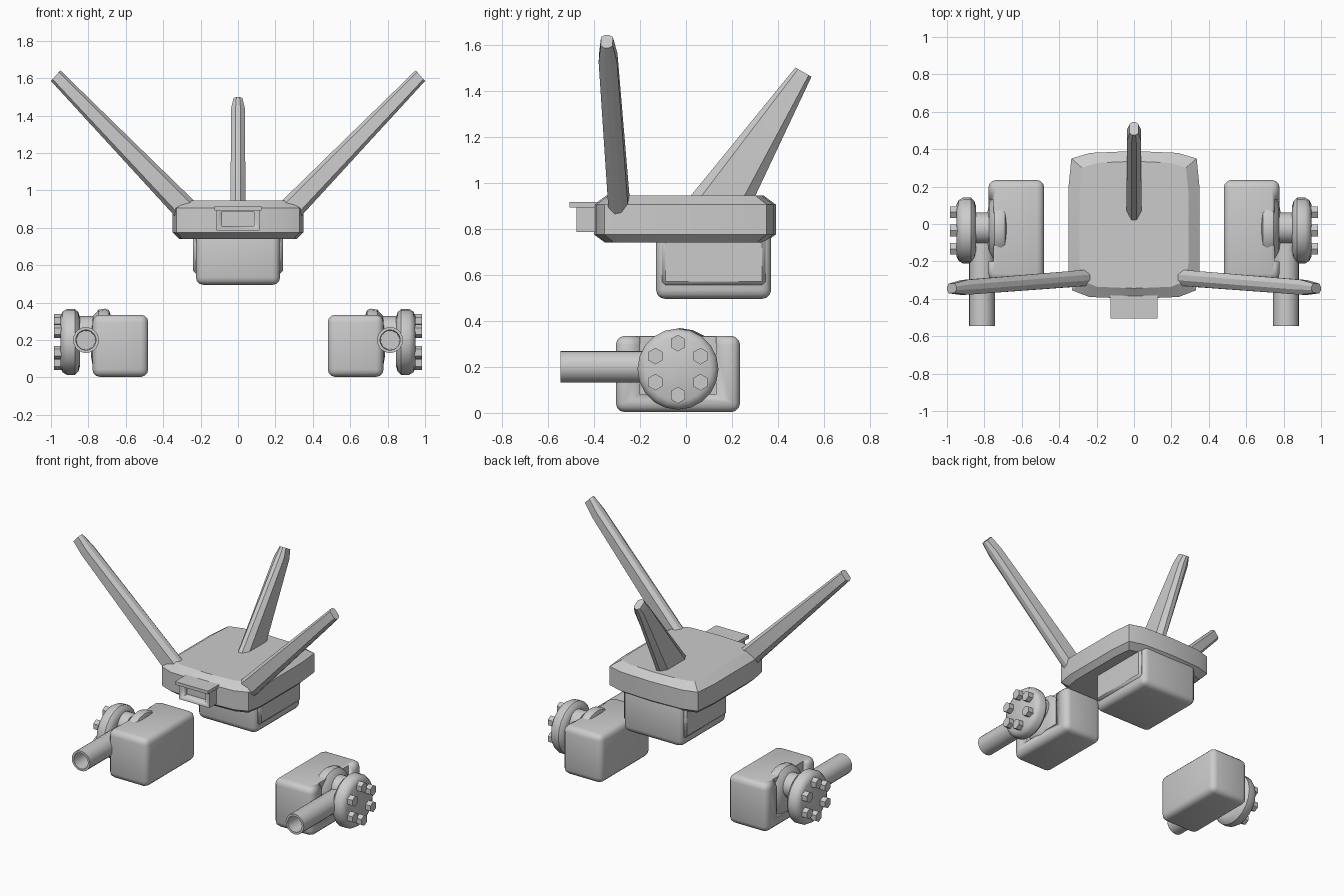
import bpy, bmesh, math
from mathutils import Vector

if "Cube" in bpy.data.objects:
    bpy.data.objects.remove(bpy.data.objects["Cube"], do_unlink=True)

grey = bpy.data.materials.new("plain grey")
grey.use_nodes = True
colour = (0.6, 0.6, 0.6, 1)
grey.diffuse_color = colour
grey.node_tree.nodes["Principled BSDF"].inputs["Base Color"].default_value = colour


def finish(name, bm, angle=30):
    bmesh.ops.recalc_face_normals(bm, faces=bm.faces)
    mesh = bpy.data.meshes.new(name)
    bm.to_mesh(mesh)
    bm.free()
    mesh.materials.append(grey)
    ob = bpy.data.objects.new(name, mesh)
    bpy.context.collection.objects.link(ob)
    bpy.ops.object.select_all(action="DESELECT")
    ob.select_set(True)
    bpy.context.view_layer.objects.active = ob
    bpy.ops.object.shade_smooth_by_angle(angle=math.radians(angle))
    return ob


def loft(name, rings, angle=30):
    """Skin a stack of matching rings and cap both ends."""
    bm = bmesh.new()
    loops = [[bm.verts.new(p) for p in ring] for ring in rings]
    n = len(loops[0])
    for a, b in zip(loops, loops[1:]):
        for i in range(n):
            j = (i + 1) % n
            bm.faces.new((a[i], a[j], b[j], b[i]))
    bm.faces.new(loops[0])
    bm.faces.new(loops[-1])
    return finish(name, bm, angle)


def box(name, lo, hi, bevel=0.0, segments=2):
    lo, hi = Vector(lo), Vector(hi)
    bm = bmesh.new()
    bmesh.ops.create_cube(bm, size=1)
    for v in bm.verts:
        v.co = Vector(c * d for c, d in zip(v.co, hi - lo)) + (lo + hi) / 2
    if bevel:
        bmesh.ops.bevel(bm, geom=bm.edges[:], offset=bevel, segments=segments,
                        profile=0.5, affect="EDGES")
    return finish(name, bm, 40)


def cut(ob, cutter):
    mod = ob.modifiers.new("cut", "BOOLEAN")
    mod.operation, mod.object, mod.solver = "DIFFERENCE", cutter, "EXACT"
    cutter.hide_render = True
    cutter.hide_set(True)


def spin(name, side, y, z, profile, n=20, angle=35):
    """Round part about a sideways axis; profile holds (x, radius)."""
    turn = [math.tau * i / n for i in range(n)]
    return loft(name, [[(side * x, y + r * math.sin(t), z + r * math.cos(t)) for t in turn]
                       for x, r in profile], angle)


def fin(name, base, tip, normal, half):
    """Tapering blade with chamfered edges; base and tip are edge-point pairs."""
    base, tip = [Vector(p) for p in base], [Vector(p) for p in tip]
    normal = Vector(normal)

    def ring(t, thick):
        a, b = (p.lerp(q, t) for p, q in zip(base, tip))
        outline = [(0, 0.35), (0.17, 1), (0.83, 1), (1, 0.35)]
        outline += [(u, -w) for u, w in reversed(outline)]
        return [a.lerp(b, u) + normal * w * thick for u, w in outline]

    loft(name, [ring(0, half), ring(0.9, half * 0.93), ring(1, half * 0.6)], 20)


# Main deck: bowed outline with chamfered rims
right = [(0, -0.4), (0.24, -0.39), (0.33, -0.355), (0.35, -0.25),
         (0.35, 0.2), (0.335, 0.35), (0.235, 0.38), (0, 0.39)]
outline = right + [(-x, y) for x, y in reversed(right[1:-1])]
loft("deck", [[(x * sx, y * sy, z) for x, y in outline] for sx, sy, z in
              [(0.9, 0.88, 0.74), (1, 1, 0.775), (1, 1, 0.905), (0.83, 0.86, 0.945)]], 20)

# Hull below the deck, with raised side panels
box("lower_hull", (-0.225, -0.13, 0.495), (0.225, 0.37, 0.8), 0.04, 3)
for side, word in ((1, "left"), (-1, "right")):
    xs = sorted((side * 0.15, side * 0.24))
    box(word + "_hull_panel", (xs[0], -0.105, 0.555), (xs[1], 0.345, 0.8), 0.015, 1)

# Front sensor housing with a lip and a recessed opening
housing = box("front_housing", (-0.115, -0.475, 0.785), (0.115, -0.36, 0.9))
cut(housing, box("housing_cutter", (-0.085, -0.55, 0.81), (0.085, -0.43, 0.885)))
box("housing_lip", (-0.125, -0.505, 0.893), (0.125, -0.36, 0.915))

# Rear fin
fin("rear_fin", [(0, 0.01, 0.93), (0, 0.295, 0.93)],
    [(0, 0.475, 1.5), (0, 0.545, 1.46)], (1, 0, 0), 0.04)

for side, word in ((1, "left"), (-1, "right")):
    # Swept side fin
    fin(word + "_fin", [(side * 0.225, -0.285, 0.935), (side * 0.335, -0.295, 0.86)],
        [(side * 0.95, -0.343, 1.642), (side, -0.345, 1.585)], (0, 1, 0), 0.043)

    # Pod body with a shallow channel on its outer face
    xs = sorted((side * 0.48, side * 0.778))
    pod = box(word + "_pod", (xs[0], -0.305, 0.003), (xs[1], 0.235, 0.335), 0.04, 3)
    xs = sorted((side * 0.75, side * 0.9))
    cut(pod, box(word + "_pod_cutter", (xs[0], -0.2, 0.08), (xs[1], 0.13, 0.4)))

    # Inner disc flaring into the axle, then the outer wheel
    spin(word + "_inner_disc", side, -0.025, 0.19,
         [(0.683, 0.15), (0.69, 0.17), (0.71, 0.178), (0.745, 0.172), (0.775, 0.14),
          (0.785, 0.08)])
    spin(word + "_axle", side, -0.022, 0.245, [(0.7, 0.083), (0.87, 0.083)])
    spin(word + "_wheel", side, -0.035, 0.19,
         [(0.845, 0.13), (0.853, 0.158), (0.872, 0.176), (0.915, 0.176),
          (0.937, 0.163), (0.948, 0.14)])

    # Six hexagonal bolts
    for i in range(6):
        t = math.tau * i / 6
        spin(f"{word}_bolt_{i + 1}", side, -0.035 + 0.113 * math.sin(t),
             0.19 + 0.113 * math.cos(t), [(0.93, 0.036), (0.985, 0.036)], 6)

    # Hollow barrel
    turn = [math.tau * i / 20 for i in range(20)]
    loft(word + "_barrel", [[(side * 0.813 + r * math.cos(t), y, 0.2 + r * math.sin(t))
                             for t in turn] for y, r in
                            [(-0.01, 0.069), (-0.545, 0.069), (-0.545, 0.054), (-0.35, 0.05)]])
